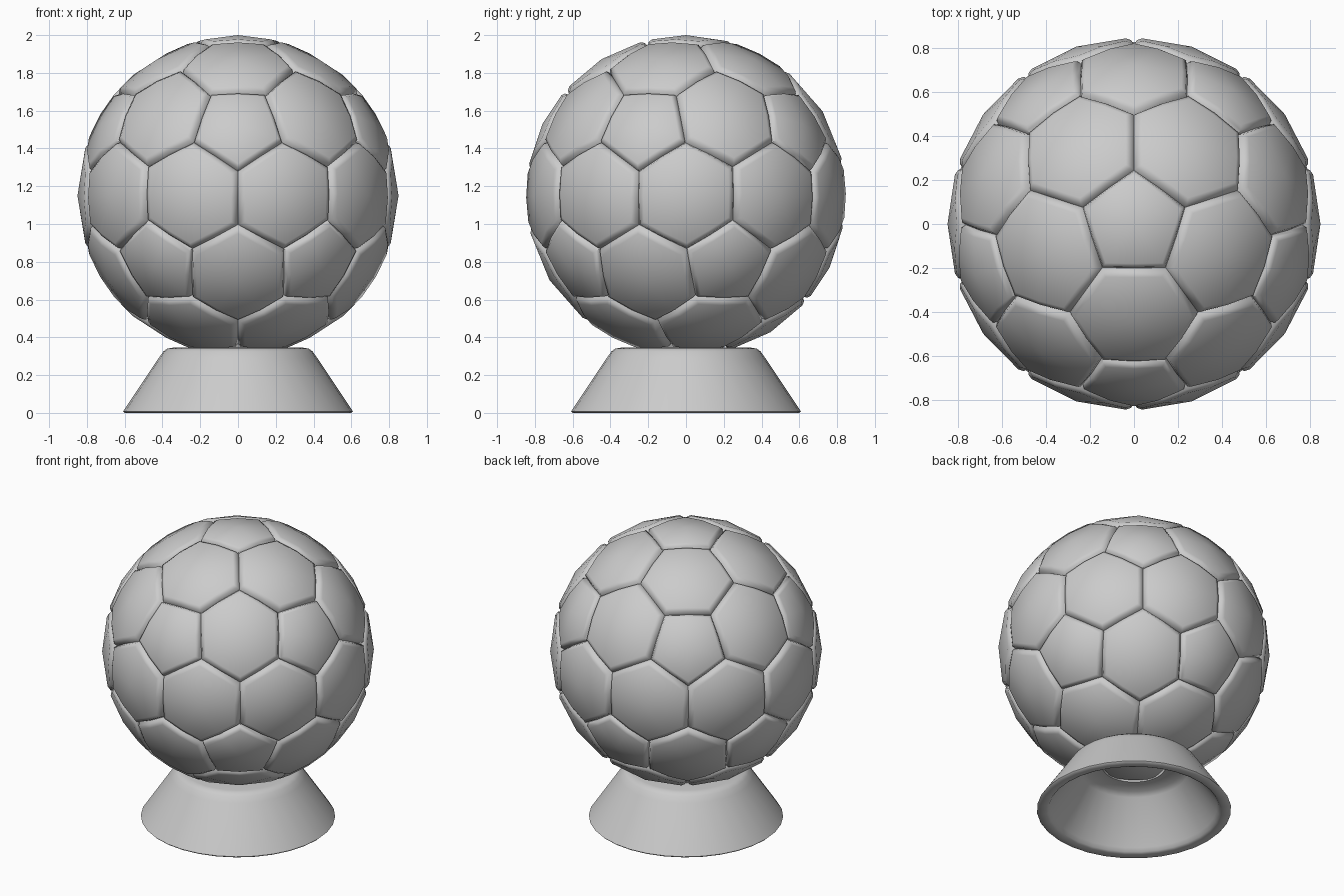
import bpy, bmesh, math
from mathutils import Matrix, Vector

if "Cube" in bpy.data.objects:
    bpy.data.objects.remove(bpy.data.objects["Cube"])

CENTRE = Vector((0, 0, 1.15))
R = 0.85


def finish(name, bm, angle):
    bmesh.ops.recalc_face_normals(bm, faces=bm.faces)
    me = bpy.data.meshes.new(name)
    bm.to_mesh(me)
    bm.free()
    ob = bpy.data.objects.new(name, me)
    bpy.context.collection.objects.link(ob)
    bpy.ops.object.select_all(action='DESELECT')
    ob.select_set(True)
    bpy.context.view_layer.objects.active = ob
    bpy.ops.object.shade_smooth_by_angle(angle=math.radians(angle))
    return ob


# Ball panels: 12 pentagons and 30 hexagons, the dual of a subdivided icosahedron
ico = bmesh.new()
bmesh.ops.create_icosphere(ico, subdivisions=2, radius=1,
                           matrix=Matrix.Rotation(-math.pi / 2, 4, 'Z'))
ball = bmesh.new()
# each ring: share of the way from panel centre to seam, distance from ball centre
RINGS = [(0.86, R - 0.003), (0.95, R - 0.012), (1.0, R - 0.035)]
for v in ico.verts:
    n = v.co.normalized()
    u = n.orthogonal().normalized()
    w = n.cross(u)
    corners = [f.calc_center_median().normalized() for f in v.link_faces]
    corners.sort(key=lambda c: math.atan2(c.dot(w), c.dot(u)))
    outline = []
    for a, b in zip(corners, corners[1:] + corners[:1]):
        outline += [a, ((a + b) / 2).normalized()]
    hub = ball.verts.new(CENTRE + n * R)
    rings = [[ball.verts.new(CENTRE + n.lerp(d, t).normalized() * r) for d in outline]
             for t, r in RINGS]
    k = len(outline)
    for i in range(k):
        j = (i + 1) % k
        ball.faces.new((hub, rings[0][i], rings[0][j]))
        for p, q in zip(rings, rings[1:]):
            ball.faces.new((p[i], q[i], q[j], p[j]))
ico.free()
finish("ball_panels", ball, 60)

# Stand: hollow flared ring turned from a profile
profile = [(0.20, 0.345), (0.345, 0.345), (0.375, 0.34), (0.395, 0.325), (0.42, 0.29),
           (0.60, 0.02), (0.608, 0.008), (0.60, 0.0), (0.55, 0.0), (0.535, 0.008),
           (0.52, 0.03), (0.34, 0.29), (0.31, 0.315), (0.20, 0.32)]
stand = bmesh.new()
vs = [stand.verts.new((x, 0, z)) for x, z in profile]
es = [stand.edges.new((vs[i], vs[(i + 1) % len(vs)])) for i in range(len(vs))]
bmesh.ops.spin(stand, geom=vs + es, cent=(0, 0, 0), axis=(0, 0, 1),
               angle=2 * math.pi, steps=32)
bmesh.ops.remove_doubles(stand, verts=stand.verts, dist=1e-4)
finish("stand", stand, 50)
